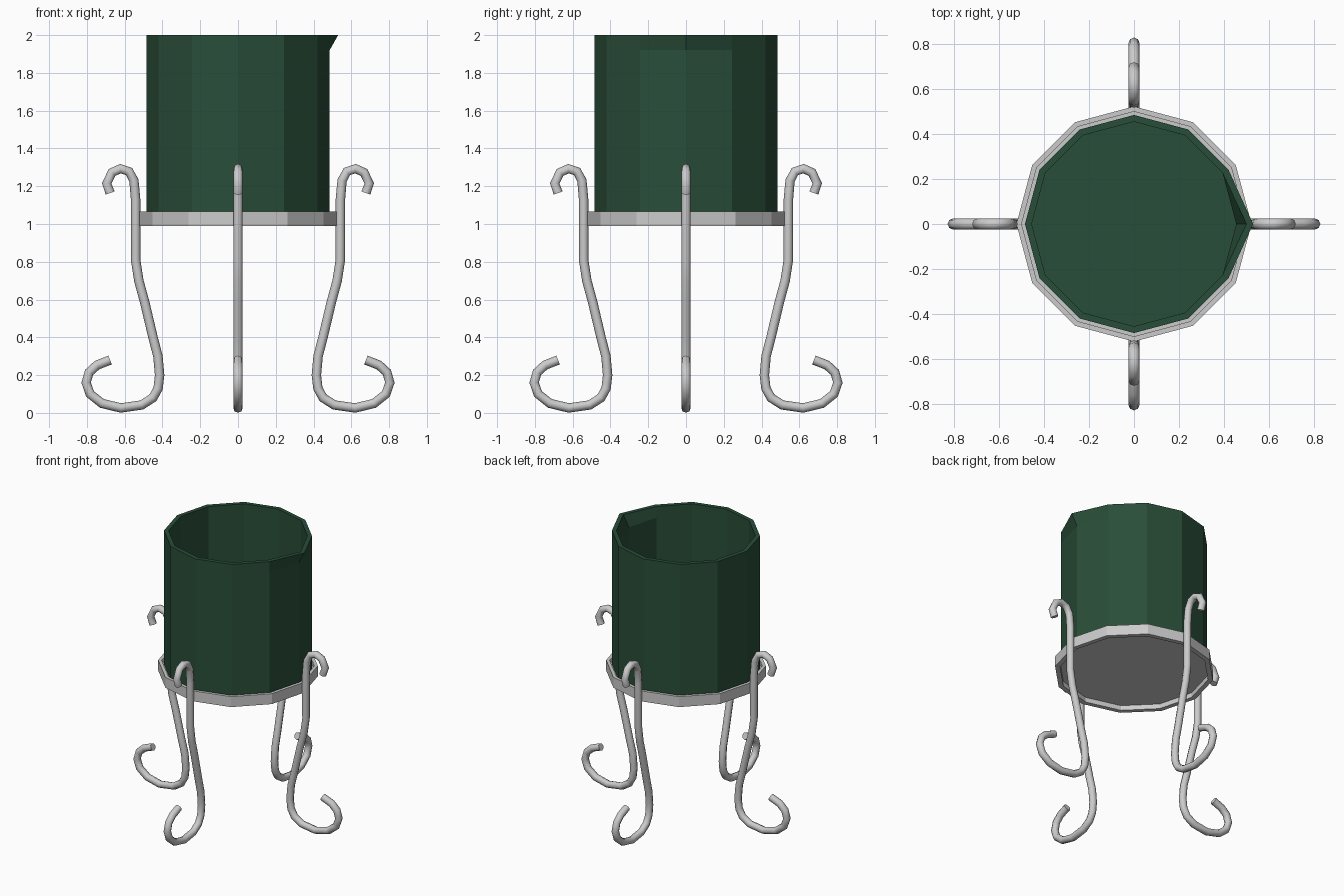
import bpy, bmesh
from math import cos, sin, pi

if "Cube" in bpy.data.objects:
    bpy.data.objects.remove(bpy.data.objects["Cube"])

SIDES = 12


def lathe(name, profile):
    """Revolve (radius, z) points into a 12-sided solid, capping both ends."""
    bm = bmesh.new()
    rings = [[bm.verts.new((r * cos(2 * pi * i / SIDES), r * sin(2 * pi * i / SIDES), z))
              for i in range(SIDES)] for r, z in profile]
    for a, b in zip(rings, rings[1:]):
        for i in range(SIDES):
            j = (i + 1) % SIDES
            bm.faces.new((a[i], a[j], b[j], b[i]))
    bm.faces.new(rings[0][::-1])
    bm.faces.new(rings[-1])
    return bm, rings


def finish(name, bm, mat=None):
    bmesh.ops.recalc_face_normals(bm, faces=bm.faces[:])
    me = bpy.data.meshes.new(name)
    bm.to_mesh(me)
    bm.free()
    if mat:
        me.materials.append(mat)
    ob = bpy.data.objects.new(name, me)
    bpy.context.collection.objects.link(ob)
    return ob


green = bpy.data.materials.new("dark_green")
green.diffuse_color = (0.022, 0.075, 0.04, 1)
green.use_nodes = True
green.node_tree.nodes["Principled BSDF"].inputs["Base Color"].default_value = green.diffuse_color

# Hollow pot with one rim corner pulled out into a pouring lip
bm, rings = lathe("pot", [(0.485, 1.035), (0.485, 1.92), (0.485, 2.0),
                          (0.455, 2.0), (0.455, 1.92), (0.455, 1.06)])
rings[2][0].co.x = 0.53
rings[3][0].co.x = 0.50
finish("pot", bm, green)

# Tray: outer band with a recessed plate
bm, _ = lathe("tray", [(0.49, 1.025), (0.49, 0.99), (0.523, 0.99), (0.523, 1.065),
                       (0.50, 1.065), (0.50, 1.035)])
finish("tray", bm)

# Scrolled leg path as (outward distance, z), from top hook to foot curl
path = [(0.677, 1.164), (0.695, 1.215), (0.667, 1.273), (0.622, 1.293), (0.577, 1.278),
        (0.551, 1.23), (0.542, 1.13), (0.542, 0.81), (0.525, 0.70), (0.495, 0.59),
        (0.45, 0.40), (0.424, 0.30), (0.415, 0.20), (0.423, 0.13), (0.45, 0.08),
        (0.51, 0.042), (0.62, 0.026), (0.72, 0.05), (0.783, 0.10), (0.804, 0.16),
        (0.788, 0.215), (0.746, 0.253), (0.677, 0.28)]
cu = bpy.data.curves.new("leg_path", 'CURVE')
cu.dimensions = '3D'
cu.bevel_depth = 0.025
cu.bevel_resolution = 2
cu.use_fill_caps = True
sp = cu.splines.new('POLY')
sp.points.add(len(path) - 1)
for p, (x, z) in zip(sp.points, path):
    p.co = (x, 0, z, 1)
sp.use_smooth = True
leg = bpy.data.objects.new("leg_right", cu)
bpy.context.collection.objects.link(leg)
bpy.context.view_layer.objects.active = leg
leg.select_set(True)
bpy.ops.object.convert(target='MESH')
leg = bpy.context.view_layer.objects.active
bpy.ops.object.shade_smooth_by_angle(angle=1.05)

# Three more legs around the tray
for k, side in enumerate(("back", "left", "front"), 1):
    ob = leg.copy()
    ob.name = "leg_" + side
    ob.rotation_euler.z = k * pi / 2
    bpy.context.collection.objects.link(ob)
